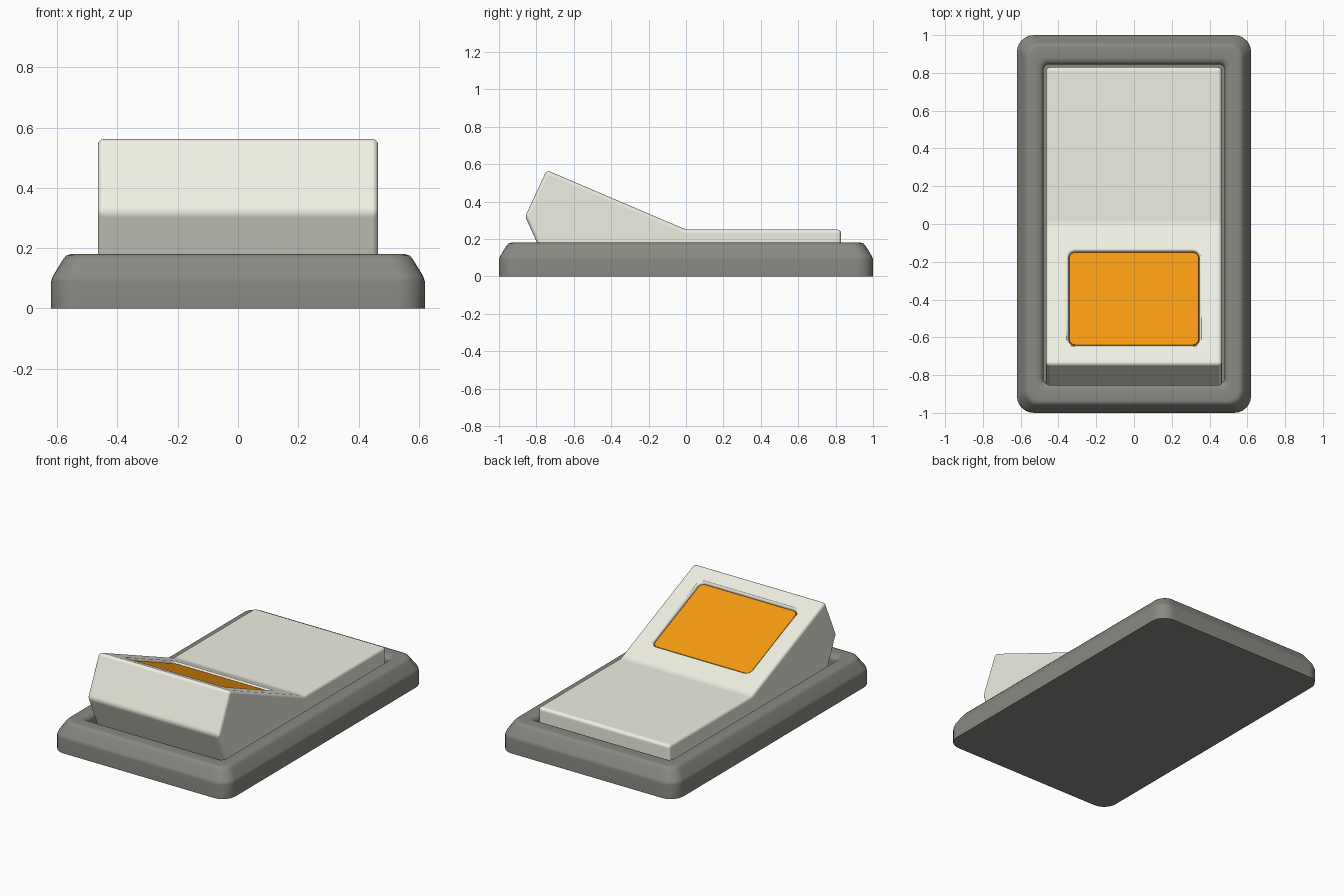
import bpy, bmesh
from math import sin, cos, pi, atan2, radians
from mathutils import Matrix, Vector

if "Cube" in bpy.data.objects:
    bpy.data.objects.remove(bpy.data.objects["Cube"])


def make_object(name, bm, color=None):
    bmesh.ops.recalc_face_normals(bm, faces=bm.faces)
    mesh = bpy.data.meshes.new(name)
    bm.to_mesh(mesh)
    bm.free()
    ob = bpy.data.objects.new(name, mesh)
    bpy.context.collection.objects.link(ob)
    if color:
        mat = bpy.data.materials.new(name + "_colour")
        mat.diffuse_color = (*color, 1)
        mat.use_nodes = True
        mat.node_tree.nodes["Principled BSDF"].inputs["Base Color"].default_value = mat.diffuse_color
        mesh.materials.append(mat)
    return ob


def activate(ob):
    bpy.ops.object.select_all(action='DESELECT')
    ob.select_set(True)
    bpy.context.view_layer.objects.active = ob


def smooth(ob):
    activate(ob)
    bpy.ops.object.shade_smooth_by_angle(angle=radians(38))
    ob.modifiers.new("weighted", 'WEIGHTED_NORMAL').keep_sharp = True


def loft(name, rings, color=None, matrix=None, n=6):
    """Stack rounded rectangles (half x, half y, corner radius, z), capped."""
    bm = bmesh.new()
    loops = []
    for hx, hy, r, z in rings:
        loop = []
        for q, (sx, sy) in enumerate([(1, 1), (-1, 1), (-1, -1), (1, -1)]):
            for i in range(n + 1):
                a = (q + i / n) * pi / 2
                loop.append(bm.verts.new((sx * (hx - r) + r * cos(a),
                                          sy * (hy - r) + r * sin(a), z)))
        loops.append(loop)
    for a, b in zip(loops, loops[1:]):
        for i in range(len(a)):
            j = (i + 1) % len(a)
            bm.faces.new((a[i], a[j], b[j], b[i]))
    bm.faces.new(loops[0][::-1])
    bm.faces.new(loops[-1])
    if matrix:
        bm.transform(matrix)
    return make_object(name, bm, color)


# Base frame with chamfered rim and sunken well
frame = loft("base_frame", [
    (0.62, 1.0, 0.09, 0), (0.62, 1.0, 0.09, 0.09), (0.614, 0.994, 0.088, 0.108),
    (0.58, 0.96, 0.075, 0.163), (0.57, 0.95, 0.07, 0.175), (0.555, 0.935, 0.065, 0.18),
    (0.515, 0.88, 0.045, 0.18), (0.495, 0.86, 0.035, 0.174), (0.484, 0.849, 0.03, 0.163),
    (0.48, 0.845, 0.03, 0.15), (0.48, 0.845, 0.03, 0.06)], (0.25, 0.25, 0.225))
smooth(frame)

# Rocker: side profile (y, z) extruded across the width
profile = [(0.83, 0.06), (0.83, 0.25), (0, 0.25), (-0.745, 0.568),
           (-0.86, 0.32), (-0.742, 0.06)]
bm = bmesh.new()
face = bm.faces.new([bm.verts.new((-0.465, y, z)) for y, z in profile])
ext = bmesh.ops.extrude_face_region(bm, geom=[face])
bmesh.ops.translate(bm, vec=(0.93, 0, 0),
                    verts=[v for v in ext["geom"] if isinstance(v, bmesh.types.BMVert)])
bmesh.ops.recalc_face_normals(bm, faces=bm.faces)
bmesh.ops.bevel(bm, geom=bm.edges[:], offset=0.02, segments=4, profile=0.5,
                affect='EDGES', clamp_overlap=True)
rocker = make_object("rocker", bm, (0.86, 0.86, 0.76))

# Pocket in the raised slope
tilt = atan2(0.318, 0.745)
centre = Vector((0, -0.39, 0.25 + 0.39 * 0.318 / 0.745))
slope = Matrix.Translation(centre) @ Matrix.Rotation(-tilt, 4, 'X')
cutter = loft("pocket_cutter", [
    (0.346, 0.271, 0.035, -0.04), (0.346, 0.271, 0.035, -0.014),
    (0.349, 0.274, 0.038, -0.006), (0.358, 0.283, 0.047, 0.0),
    (0.358, 0.283, 0.047, 0.03)], matrix=slope)
cutter.hide_render = True
cut = rocker.modifiers.new("pocket", 'BOOLEAN')
cut.operation = 'DIFFERENCE'
cut.solver = 'EXACT'
cut.object = cutter
activate(rocker)
bpy.ops.object.modifier_apply(modifier=cut.name)
bpy.data.objects.remove(cutter)
smooth(rocker)

# Orange indicator lens seated in the pocket
lens = loft("indicator_lens", [
    (0.345, 0.27, 0.035, -0.04), (0.345, 0.27, 0.035, -0.02),
    (0.341, 0.266, 0.031, -0.013), (0.33, 0.255, 0.02, -0.01)],
    (0.9, 0.32, 0.005), slope)
smooth(lens)
